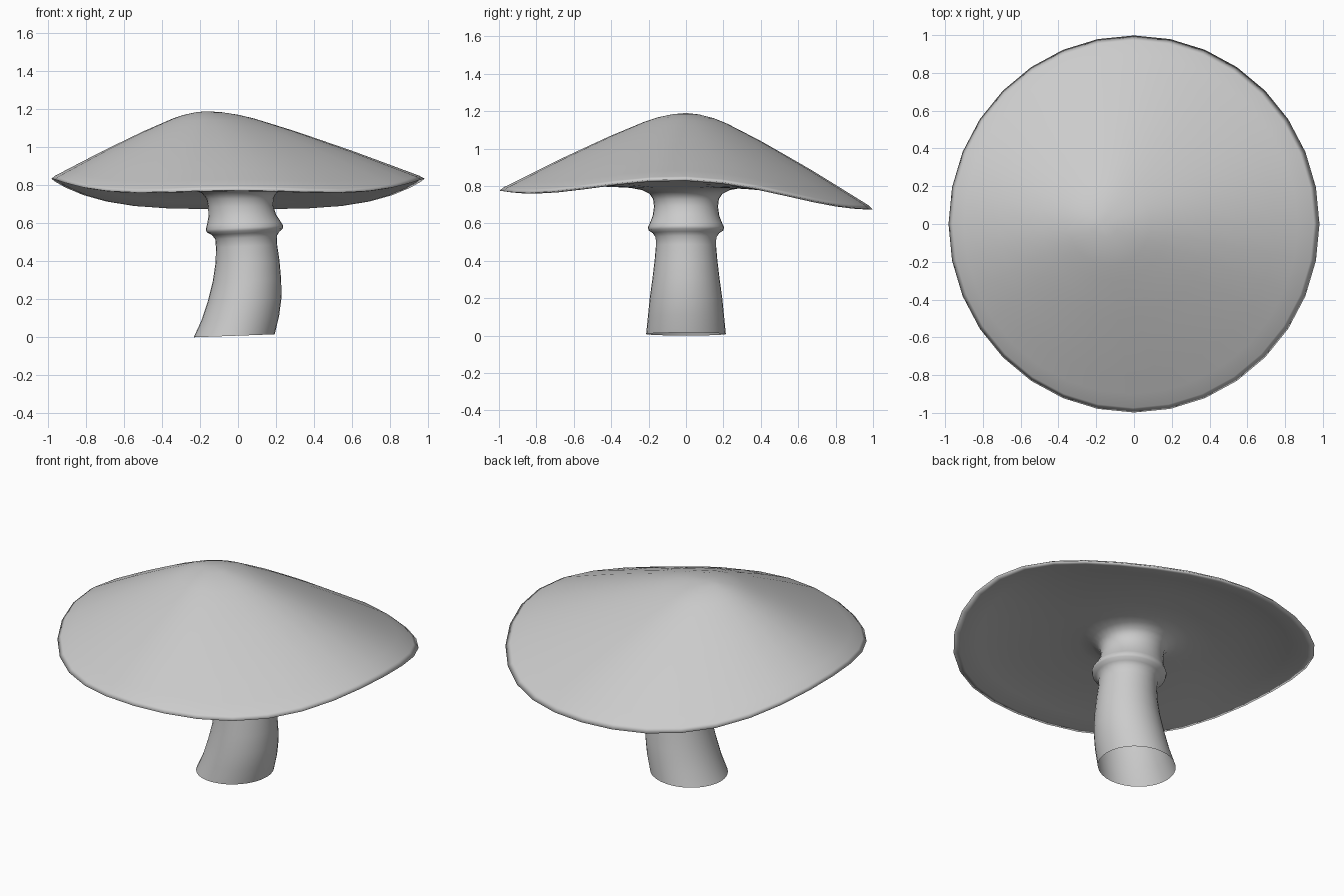
import bpy, bmesh, math
from mathutils import Vector

if "Cube" in bpy.data.objects:
    bpy.data.objects.remove(bpy.data.objects["Cube"])

N = 32
ANG = [2 * math.pi * i / N for i in range(N)]


def rim(a):
    """Wavy, saddle-shaped edge of the cap."""
    y = math.sin(a)
    z = 0.835 - 0.029 * y - 0.258 * y**2 - 0.021 * y**3 + 0.148 * y**4
    return Vector((0.982 * math.cos(a), 0.998 * y, z))


def stem_ring(cx, z, r, tilt):
    return [Vector((cx + r * math.cos(a), r * math.sin(a), z + tilt * r * math.cos(a)))
            for a in ANG]


rings = []

# Curved stem with collar, open at the base: centre x, z, radius, tilt
for s in [(-0.02, 0.008, 0.213, 0.037), (0.012, 0.1, 0.204, 0.05),
          (0.035, 0.2, 0.194, 0.05), (0.047, 0.3, 0.18, 0.04),
          (0.05, 0.4, 0.168, 0.04), (0.045, 0.48, 0.161, 0.05),
          (0.042, 0.525, 0.162, 0.05), (0.04, 0.548, 0.178, 0.05),
          (0.036, 0.562, 0.2, 0.05), (0.034, 0.578, 0.204, 0.05),
          (0.03, 0.6, 0.194, 0.05), (0.022, 0.64, 0.178, 0.04),
          (0.014, 0.69, 0.171, 0.02), (0.01, 0.73, 0.176, 0.0),
          (0.006, 0.758, 0.195, 0.0), (0.0, 0.778, 0.235, 0.0),
          (0.0, 0.79, 0.3, 0.0)]:
    rings.append(stem_ring(*s))

# Underside of the cap, from the flare out to the rim
flare = rings[-1]
for t, lift in [(0.2, 0.01), (0.4, 0.018), (0.6, 0.02), (0.8, 0.01), (0.95, -0.006)]:
    rings.append([p.lerp(rim(a), t) + Vector((0, 0, lift)) for p, a in zip(flare, ANG)])
rings.append([rim(a) for a in ANG])

# Top of the cap, from the rim up to the off-centre peak
peak = Vector((-0.165, 0, 1.19))
for t, h in [(0.975, 0.045), (0.9, 0.135), (0.8, 0.255), (0.67, 0.41), (0.5, 0.6),
             (0.4, 0.71), (0.3, 0.81), (0.22, 0.89), (0.15, 0.945), (0.07, 0.985)]:
    ring = []
    for a in ANG:
        e = rim(a)
        p = peak.lerp(e, t)
        p.z = e.z + (peak.z - e.z) * h
        ring.append(p)
    rings.append(ring)

# Skin all rings into one continuous surface
bm = bmesh.new()
vr = [[bm.verts.new(p) for p in ring] for ring in rings]
for lo, hi in zip(vr, vr[1:]):
    for i in range(N):
        j = (i + 1) % N
        bm.faces.new((lo[i], lo[j], hi[j], hi[i]))
tip = bm.verts.new(peak)
for i in range(N):
    bm.faces.new((vr[-1][i], vr[-1][(i + 1) % N], tip))
for f in bm.faces:
    f.smooth = True
mesh = bpy.data.meshes.new("mushroom")
bm.to_mesh(mesh)
bm.free()
obj = bpy.data.objects.new("mushroom", mesh)
bpy.context.collection.objects.link(obj)
